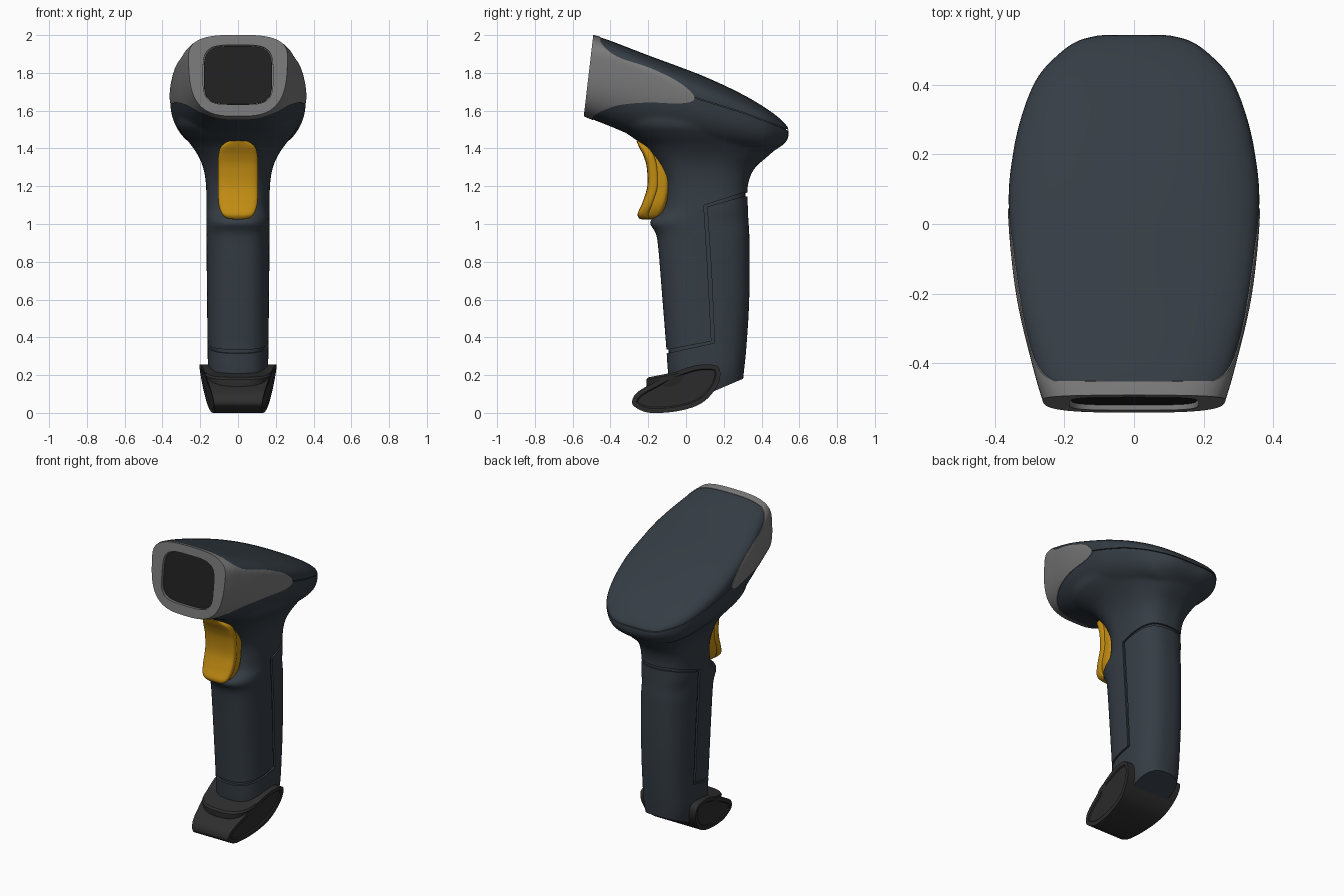
import bpy, bmesh, math
from mathutils import Vector

if "Cube" in bpy.data.objects:
    bpy.data.objects.remove(bpy.data.objects["Cube"])

N = 64
TILT_U = Vector((0, 0.118, 0.993))      # up direction within the front face
TILT_N = Vector((0, -0.993, 0.118))     # outward normal of the front face
FACE = Vector((0, -0.515, 1.79))


def spline(rows, k=6, closed=False):
    """Catmull-Rom interpolation through rows of numbers."""
    n, out = len(rows), []
    get = (lambda i: rows[i % n]) if closed else (lambda i: rows[min(max(i, 0), n - 1)])
    for i in range(n if closed else n - 1):
        for j in range(k):
            t = j / k
            out.append(tuple(0.5 * (2 * b + (c - a) * t + (2 * a - 5 * b + 4 * c - d) * t * t
                                    + (3 * b - a - 3 * c + d) * t ** 3)
                             for a, b, c, d in zip(get(i - 1), get(i), get(i + 1), get(i + 2))))
    return out if closed else out + [tuple(rows[-1])]


def oval(n):
    """Unit superellipse points."""
    res = []
    for i in range(N):
        a = 2 * math.pi * i / N
        c, s = math.cos(a), math.sin(a)
        res.append((math.copysign(abs(c) ** (2 / n), c), math.copysign(abs(s) ** (2 / n), s)))
    return res


def make(name, rings):
    """Loft closed rings into a capped solid."""
    bm = bmesh.new()
    vs = [[bm.verts.new(p) for p in r] for r in rings]
    m = len(vs[0])
    for a, b in zip(vs, vs[1:]):
        for i in range(m):
            bm.faces.new((a[i], a[(i + 1) % m], b[(i + 1) % m], b[i]))
    bm.faces.new(vs[0])
    bm.faces.new(vs[-1])
    bmesh.ops.recalc_face_normals(bm, faces=bm.faces)
    me = bpy.data.meshes.new(name)
    bm.to_mesh(me)
    bm.free()
    ob = bpy.data.objects.new(name, me)
    bpy.context.collection.objects.link(ob)
    return ob


def column(name, rows, n, slope=0):
    """Loft of rows (z, front y, back y, half width)."""
    return make(name, [[(w * c, (f + b) / 2 + (b - f) / 2 * s,
                         z + slope * ((f + b) / 2 + (b - f) / 2 * s)) for c, s in oval(n)]
                       for z, f, b, w in rows])


def prism(name, pts, half=lambda y, z: 0.6):
    return make(name, [[(sx * half(y, z), y, z) for y, z in pts] for sx in (-1, 1)])


def ribbon(name, pts, width):
    """Prism along x following a thin band around a y-z polyline."""
    left, right = [], []
    for i, p in enumerate(pts):
        a, b = Vector(pts[max(i - 1, 0)]), Vector(pts[min(i + 1, len(pts) - 1)])
        d = (b - a).normalized() * width / 2
        left.append((p[0] - d.y, p[1] + d.x))
        right.append((p[0] + d.y, p[1] - d.x))
    return prism(name, left + right[::-1])


def apply(ob, kind, **props):
    mod = ob.modifiers.new("m", kind)
    for k, v in props.items():
        setattr(mod, k, v)
    bpy.context.view_layer.objects.active = ob
    bpy.ops.object.modifier_apply(modifier=mod.name)


def boolean(ob, cutter, op, keep=False):
    apply(ob, 'BOOLEAN', object=cutter, operation=op, solver='EXACT')
    if not keep:
        bpy.data.objects.remove(cutter)


def inflated(ob, name, dist):
    cp = ob.copy()
    cp.data = ob.data.copy()
    cp.name = name
    bpy.context.collection.objects.link(cp)
    apply(cp, 'DISPLACE', strength=dist, mid_level=0)
    return cp


def cut(ob, co, no):
    """Slice off everything on the normal's side and cap the hole."""
    bm = bmesh.new()
    bm.from_mesh(ob.data)
    bmesh.ops.bisect_plane(bm, geom=bm.verts[:] + bm.edges[:] + bm.faces[:],
                           plane_co=co, plane_no=no, clear_outer=True)
    bmesh.ops.holes_fill(bm, edges=[e for e in bm.edges if e.is_boundary], sides=0)
    bmesh.ops.recalc_face_normals(bm, faces=bm.faces)
    bm.to_mesh(ob.data)
    bm.free()


def finish(ob, rgb, angle=35):
    mat = bpy.data.materials.new(ob.name + "_colour")
    mat.diffuse_color = (*rgb, 1)
    mat.use_nodes = True
    mat.node_tree.nodes["Principled BSDF"].inputs["Base Color"].default_value = mat.diffuse_color
    ob.data.materials.clear()
    ob.data.materials.append(mat)
    bpy.ops.object.select_all(action='DESELECT')
    ob.select_set(True)
    bpy.context.view_layer.objects.active = ob
    bpy.ops.object.shade_smooth_by_angle(angle=math.radians(angle))


# Head: sections along y (y, top, widest z, bottom, half width)
head_rows = spline([
    (-0.66, 2.05, 1.87, 1.635, .225), (-0.54, 2.012, 1.86, 1.573, .25), (-0.42, 1.977, 1.865, 1.525, .285),
    (-0.2, 1.893, 1.80, 1.44, .336), (0.05, 1.80, 1.69, 1.40, .36), (0.2, 1.735, 1.63, 1.38, .348),
    (0.32, 1.675, 1.585, 1.37, .32), (0.42, 1.615, 1.55, 1.37, .278), (0.485, 1.568, 1.52, 1.40, .22),
    (0.525, 1.53, 1.50, 1.43, .165), (0.543, 1.505, 1.485, 1.46, .10)])
head = make("head", [[(w * c, y, zc + (zt - zc if s > 0 else zc - zb) * s)
                      for c, s in oval(2.5 + max(0, -y))] for y, zt, zc, zb, w in head_rows])

# Handle flaring into the head
body = column("body", spline([
    (.06, -.06, .28, .115), (.13, -.08, .297, .135), (.21, -.095, .306, .157), (.35, -.105, .32, .161),
    (.6, -.125, .335, .164), (.9, -.15, .336, .167), (.97, -.17, .334, .167), (1.0, -.192, .332, .167),
    (1.03, -.178, .33, .167), (1.08, -.12, .328, .168), (1.2, -.11, .327, .169), (1.29, -.14, .36, .182),
    (1.36, -.18, .435, .21), (1.42, -.23, .5, .25), (1.47, -.30, .525, .29), (1.52, -.36, .515, .32),
    (1.57, -.38, .45, .32)]), 2.6)
boolean(body, head, 'UNION')
apply(body, 'REMESH', mode='VOXEL', voxel_size=0.011)
apply(body, 'SMOOTH', factor=0.5, iterations=8)

# Front bezel with swept-back side wings
bezel = inflated(body, "front_bezel", 0.003)
wing = spline([(-.45, 1.96), (-.42, 1.925), (-.35, 1.88), (-.2, 1.83), (-.07, 1.77), (.01, 1.715),
               (.045, 1.67), (.02, 1.645), (-.06, 1.638), (-.2, 1.643), (-.35, 1.63), (-.44, 1.60),
               (-.49, 1.573)])
boolean(bezel, prism("c", [(-.484, 2.06), (-.455, 2.06)] + wing + [(-.50, 1.5), (-.5495, 1.5)]),
        'INTERSECT')


def window(name, d0, d1, w, h):
    return make(name, [[FACE + Vector((w * c, 0, 0)) + TILT_U * h * s + TILT_N * d for c, s in oval(4)]
                       for d in (d0, d1)])


boolean(bezel, window("c", -.022, .06, .185, .159), 'DIFFERENCE')
glass = window("scan_window", -.04, -.014, .181, .155)

# Grooves: thin bands around the surface, limited in depth by a shrunken body
core = inflated(body, "core", -0.011)
groove = ribbon("groove", [(-.3, .30), (-.1, .325), (.143, .375), (.125, .75), (.103, 1.095),
                           (.3, 1.155), (.5, 1.165)], .019)
seam = ribbon("seam", [(.02, 1.677), (.3, 1.59), (.48, 1.522), (.7, 1.43)], .004)
cut(body, FACE - TILT_N * .03, TILT_N)
cut(body, (0, .30, .18), Vector((0, .43, -1)).normalized())
boolean(groove, core, 'DIFFERENCE', keep=True)
boolean(seam, core, 'DIFFERENCE')
boolean(body, groove, 'DIFFERENCE')
boolean(body, seam, 'DIFFERENCE')

# Trigger: front pad and the stem behind it
pad_rows = [(1.025, -.235, .03), (1.03, -.248, .06), (1.055, -.256, .086), (1.11, -.232, .103),
            (1.2, -.205, .106), (1.3, -.208, .106), (1.36, -.225, .104), (1.41, -.25, .09), (1.44, -.262, .05)]
pad = column("trigger_pad", spline([(z, f, f + .065, w) for z, f, w in pad_rows]), 3.5)
stem = column("trigger_stem", spline([
    (1.025, -.205, -.165, .03), (1.04, -.21, -.14, .07), (1.1, -.20, -.105, .097), (1.2, -.18, -.085, .099),
    (1.3, -.18, -.09, .099), (1.4, -.22, -.12, .085), (1.44, -.23, -.15, .05)]), 4)

# Foot: tilted oval block, narrower towards the front, with sunken side discs
outline = spline([(-.275, .035), (-.282, .075), (-.25, .115), (-.17, .16), (-.06, .215), (.06, .253),
                  (.16, .25), (.182, .20), (.155, .125), (.08, .05), (-.04, .01), (-.19, .0)], 5, True)
outline = [(y, max(z, 0)) for y, z in outline]
foot = prism("foot", outline, lambda y, z: .138 + .16 * z + .1 * (y + .1))
bm = bmesh.new()
bm.from_mesh(foot.data)
sides = [f for f in bm.faces if len(f.verts) > 4]
bmesh.ops.inset_individual(bm, faces=sides, thickness=.024, depth=0)
bmesh.ops.inset_individual(bm, faces=sides, thickness=.006, depth=-.006)
bm.to_mesh(foot.data)
bm.free()
# Collar joining the foot to the handle
collar = column("foot_collar", [(.10, -.19, .15, .135), (.17, -.208, .175, .165), (.218, -.21, .18, .178),
                                (.228, -.20, .175, .174)], 2.8, .2)

SLATE, DARK, AMBER = (.035, .046, .058), (.028, .027, .027), (.53, .26, .006)
for ob, rgb in ((body, SLATE), (bezel, (.19, .19, .19)), (glass, (.015, .015, .015)), (pad, AMBER),
                (stem, AMBER), (foot, DARK), (collar, DARK)):
    finish(ob, rgb)
